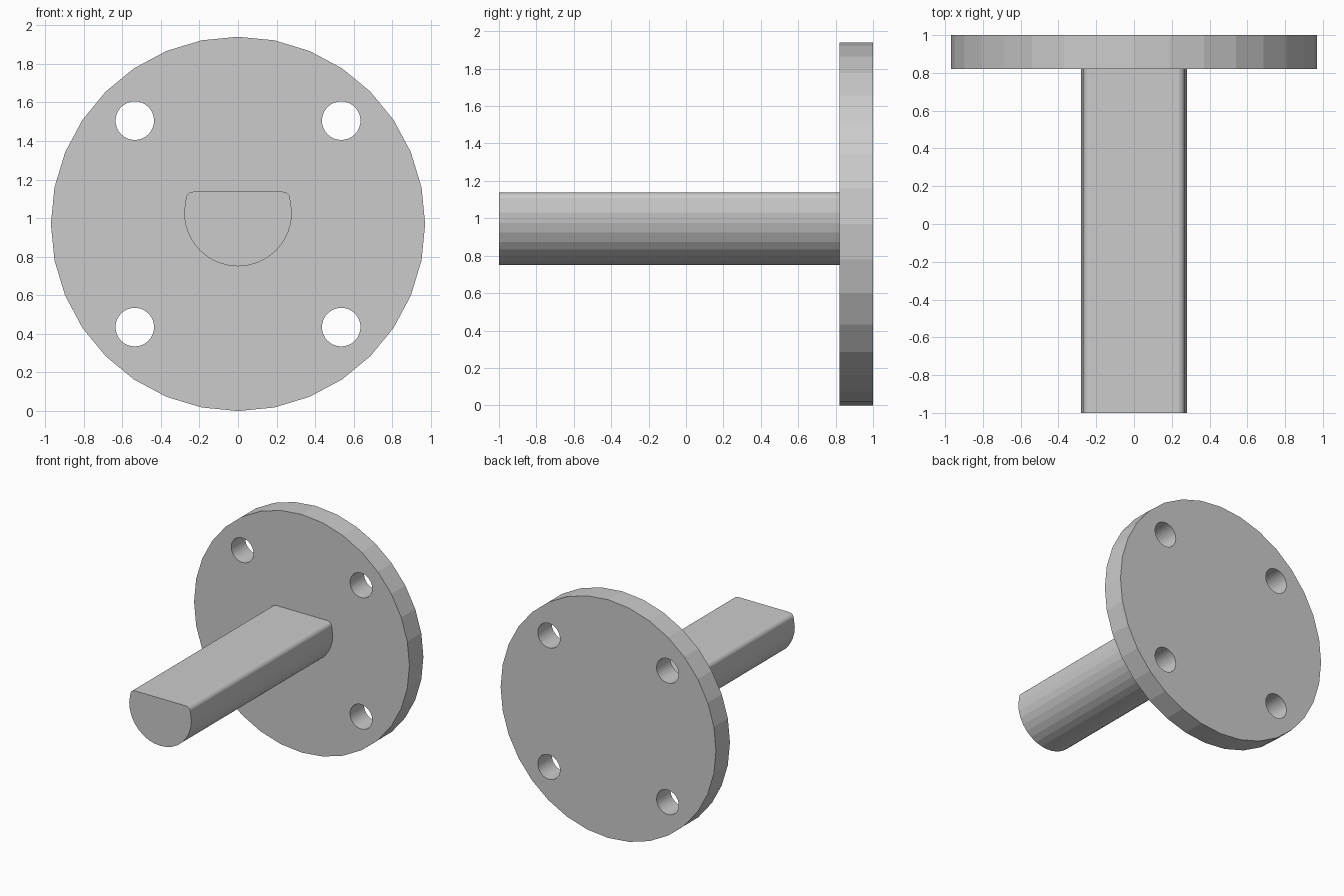
import bpy, bmesh
from math import sin, cos, pi, atan2, sqrt, radians

if "Cube" in bpy.data.objects:
    bpy.data.objects.remove(bpy.data.objects["Cube"])


def extrude_profile(name, points, y0, y1):
    """Extrude a closed (x, z) outline along y from y0 to y1."""
    bm = bmesh.new()
    face = bm.faces.new([bm.verts.new((x, y0, z)) for x, z in points])
    ext = bmesh.ops.extrude_face_region(bm, geom=[face])
    verts = [g for g in ext["geom"] if isinstance(g, bmesh.types.BMVert)]
    bmesh.ops.translate(bm, verts=verts, vec=(0, y1 - y0, 0))
    bmesh.ops.recalc_face_normals(bm, faces=bm.faces)
    mesh = bpy.data.meshes.new(name)
    bm.to_mesh(mesh)
    bm.free()
    obj = bpy.data.objects.new(name, mesh)
    bpy.context.collection.objects.link(obj)
    return obj


def arc(cx, cz, r, a0, a1, n):
    """n + 1 points on an arc, angles in radians."""
    return [(cx + r * cos(a0 + (a1 - a0) * i / n),
             cz + r * sin(a0 + (a1 - a0) * i / n)) for i in range(n + 1)]


def circle(cx, cz, r, n):
    return arc(cx, cz, r, 0, 2 * pi, n)[:-1]


R = 0.97        # flange radius, also its centre height
HOLE = 0.535    # bolt hole offset from the centre

# Round flange with four bolt holes
flange = extrude_profile("flange", circle(0, R, R, 32), 0.82, 1.0)
for sx in (-1, 1):
    for sz in (-1, 1):
        cutter = extrude_profile("hole_cutter",
                                 circle(sx * HOLE, R + sz * HOLE, 0.1, 32), 0.7, 1.1)
        cutter.hide_render = True
        cutter.hide_set(True)
        mod = flange.modifiers.new("bolt_hole", 'BOOLEAN')
        mod.operation = 'DIFFERENCE'
        mod.solver = 'EXACT'
        mod.object = cutter

# D-shaped shaft: round below, flat on top, with filleted corners
CZ, SR, FLAT, FR = 1.03, 0.28, 0.107, 0.04
fz = FLAT - FR
fx = sqrt((SR - FR) ** 2 - fz ** 2)
tangent = atan2(fz, fx)
profile = [(SR * cos(tangent), CZ + SR * sin(tangent))]
profile += arc(fx, CZ + fz, FR, tangent, pi / 2, 6)[1:]
profile += arc(-fx, CZ + fz, FR, pi / 2, pi - tangent, 6)
profile += arc(0, CZ, SR, pi, 2 * pi, 16)
shaft = extrude_profile("shaft", profile, -1.0, 0.83)
